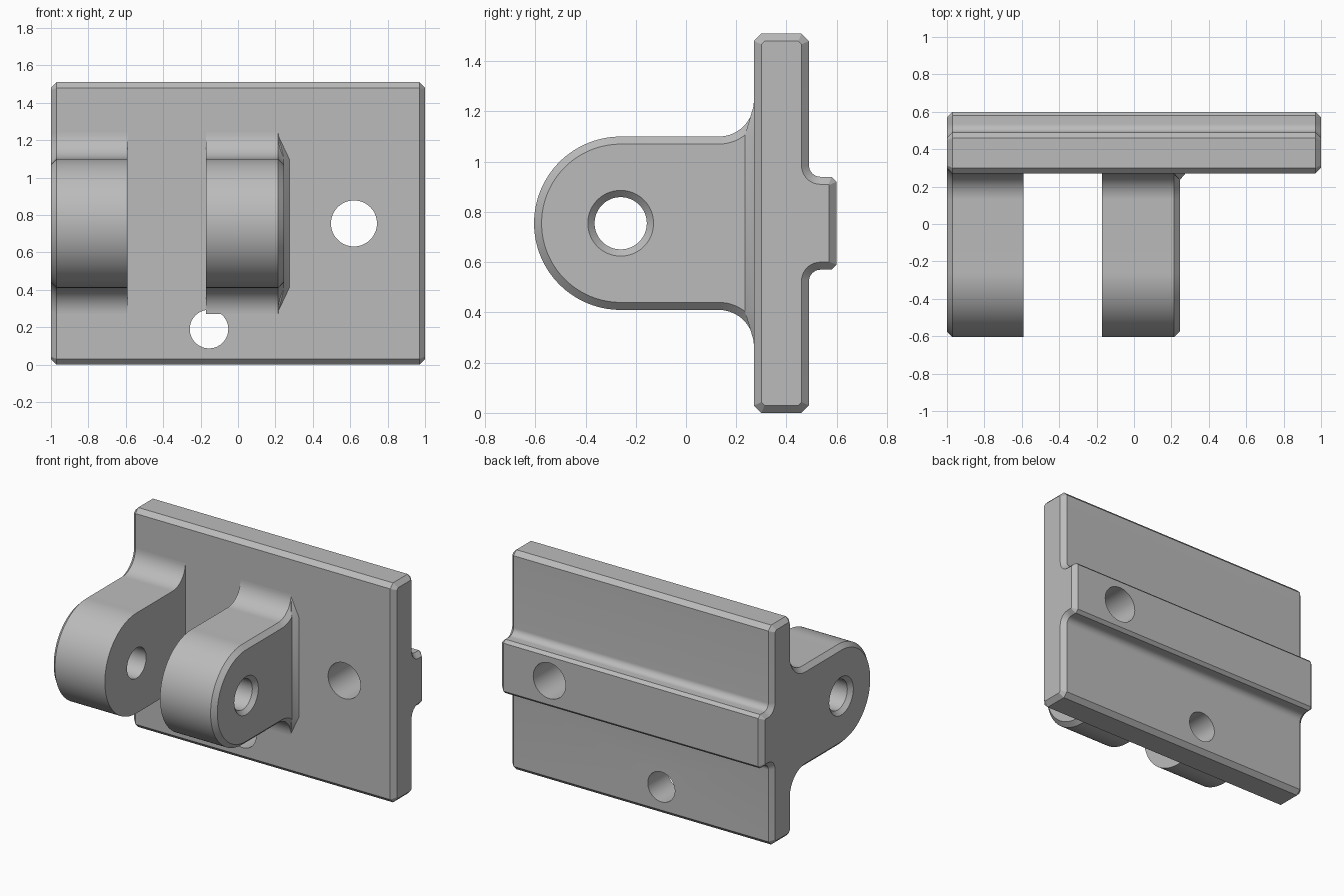
import bpy, bmesh
from math import sin, cos, radians
from mathutils import Vector

cube = bpy.data.objects.get("Cube")
if cube:
    bpy.data.objects.remove(cube)

MID = 0.755      # height of the lug and rib centre line
CH = 0.03        # chamfer size

grey = bpy.data.materials.new("light_grey")
grey.use_nodes = True
grey.diffuse_color = (0.5, 0.5, 0.5, 1)
grey.node_tree.nodes["Principled BSDF"].inputs["Base Color"].default_value = (0.5, 0.5, 0.5, 1)


def finish(bm, name):
    bm.normal_update()
    bmesh.ops.recalc_face_normals(bm, faces=bm.faces)
    mesh = bpy.data.meshes.new(name)
    bm.to_mesh(mesh)
    bm.free()
    mesh.materials.append(grey)
    ob = bpy.data.objects.new(name, mesh)
    bpy.context.collection.objects.link(ob)
    bpy.ops.object.select_all(action="DESELECT")
    ob.select_set(True)
    bpy.context.view_layer.objects.active = ob
    bpy.ops.object.shade_smooth_by_angle(angle=radians(25))


def arc(cy, cz, r, a0, a1, n):
    angles = [radians(a0 + (a1 - a0) * i / n) for i in range(n + 1)]
    return [(cy + r * cos(a), cz + r * sin(a)) for a in angles]


def mirrored(upper):
    """Close an upper half outline by reflecting it about the centre line."""
    lower = [(y, 2 * MID - z) for y, z in reversed(upper) if abs(z - MID) > 1e-5]
    return upper + lower


def inset(points, d):
    """Move a clockwise outline inwards with mitred corners."""
    out = []
    for i, p in enumerate(points):
        p = Vector(p)
        a = (p - Vector(points[i - 1])).normalized()
        b = (Vector(points[(i + 1) % len(points)]) - p).normalized()
        na, nb = Vector((a.y, -a.x)), Vector((b.y, -b.x))
        out.append(p + (na + nb) * d / (1 + na.dot(nb)))
    return out


def skin(bm, rings):
    """Join successive rings of points with quads and return their vertices."""
    loops = [[bm.verts.new(p) for p in ring] for ring in rings]
    for a, b in zip(loops, loops[1:]):
        for i in range(len(a)):
            bm.faces.new((a[i], a[i - 1], b[i - 1], b[i]))
    return loops


def extrude(outline, x0, x1, chamfer0, chamfer1):
    """Sweep a clockwise y-z outline along x, chamfering the chosen ends."""
    small = inset(outline, CH)
    rings = [(x0, small), (x0 + CH, outline)] if chamfer0 else [(x0, outline)]
    rings += [(x1 - CH, outline), (x1, small)] if chamfer1 else [(x1, outline)]
    bm = bmesh.new()
    loops = skin(bm, [[(x, p[0], p[1]) for p in ring] for x, ring in rings])
    bm.faces.new(loops[0])
    bm.faces.new(loops[-1][::-1])
    return bm


def open_face(bm, point, *circles):
    """Refill the face centred nearest to a point, leaving the circles open."""
    bm.normal_update()
    face = min(bm.faces, key=lambda f: (f.calc_center_bounds() - Vector(point)).length)
    edges, normal = list(face.edges), face.normal.copy()
    for c in circles:
        edges += [bm.edges.get((c[i - 1], c[i])) for i in range(len(c))]
    bm.faces.remove(face)
    bmesh.ops.triangle_fill(bm, use_beauty=True, edges=edges, normal=normal)


# Plate with the filleted rib along its back
plate_half = [(0.27, 1.51 - CH), (0.27 + CH, 1.51), (0.49 - CH, 1.51), (0.49, 1.51 - CH)]
rib_half = arc(0.535, 0.985, 0.045, 180, 270, 10) + [(0.58, 0.94), (0.6, 0.92)]
bm = extrude(mirrored(plate_half + rib_half), -1, 1, True, True)

# Mounting holes, one through the rib and one below it
bores = []
for x, z, r, back in ((0.62, MID, 0.123, 0.6), (-0.155, 0.19, 0.103, 0.49)):
    ring = arc(x, z, r, 0, 354, 59)
    bores.append(skin(bm, [[(px, y, pz) for px, pz in ring] for y in (0.27, back)]))
open_face(bm, (0, 0.27, MID), bores[0][0], bores[1][0])
open_face(bm, (0, 0.6, MID), bores[0][1])
open_face(bm, (0, 0.49, 0.28), bores[1][1])
finish(bm, "mounting_plate")

# Rounded lugs with concave fillets, chamfered and countersunk on their outer sides
lug_half = arc(-0.26, MID, 0.345, 180, 90, 32) + arc(0.13, 1.24, 0.14, 270, 360, 16) + [(0.33, 1.24)]
for name, x0, x1, left_end in (("outer_lug", -1, -0.59, False), ("inner_lug", -0.17, 0.245, True)):
    bm = extrude(mirrored(lug_half), x0, x1, not left_end, left_end)
    if left_end:
        steps = ((x0, 0.104), (x1 - 0.027, 0.104), (x1, 0.131))
    else:
        steps = ((x0, 0.131), (x0 + 0.027, 0.104), (x1, 0.104))
    bore = skin(bm, [[(x, y, z) for y, z in arc(-0.26, MID, r, 0, 354, 59)] for x, r in steps])
    open_face(bm, (x0, -0.14, MID), bore[0])
    open_face(bm, (x1, -0.14, MID), bore[-1])
    finish(bm, name)

# Sloped flare where the inner lug's side meets the plate
bm = bmesh.new()
for s in (1, -1):
    for x, y, dz in ((0.2, 0.26, 0.3), (0.215, 0.27, 0.47), (0.245, 0.235, 0.352),
                     (0.275, 0.27, 0.343), (0.275, 0.3, 0.343), (0.215, 0.3, 0.47)):
        bm.verts.new((x, y, MID + s * dz))
bmesh.ops.convex_hull(bm, input=bm.verts)
finish(bm, "lug_flare")
